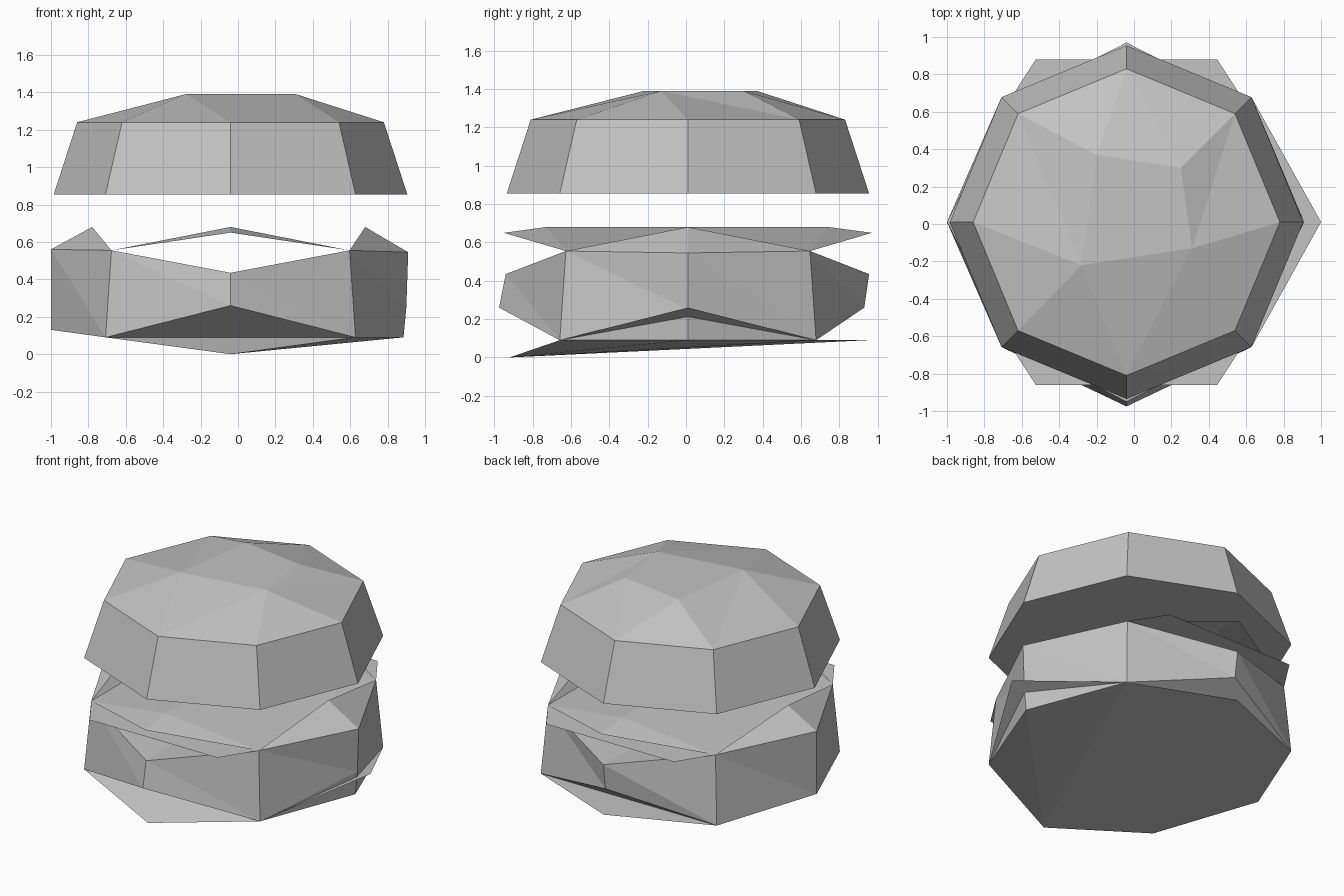
import bpy
import bmesh
from math import cos, sin, pi
from mathutils import Vector

if "Cube" in bpy.data.objects:
    bpy.data.objects.remove(bpy.data.objects["Cube"], do_unlink=True)

CENTRE = Vector((-0.04, 0.01, 0))
grey = bpy.data.materials.new("plain_grey")
grey.use_nodes = True
GREY_VALUE = (0.55, 0.55, 0.55, 1)
grey.diffuse_color = GREY_VALUE
grey.node_tree.nodes["Principled BSDF"].inputs["Base Color"].default_value = GREY_VALUE


def ring(radius, height, cardinals=None):
    """Octagon; cardinals optionally gives (reach, height) for left, back, right, front."""
    points = []
    for i in range(8):
        reach, z = radius, height
        if cardinals and i % 2 == 0:
            reach, z = cardinals[i // 2]
        a = i * pi / 4
        points.append(CENTRE + Vector((reach * cos(a), reach * sin(a), z)))
    return points


def build(name, faces, solid=True):
    """Make an object from faces given as lists of points; solid parts get outward normals."""
    bm = bmesh.new()
    for face in faces:
        bm.faces.new([bm.verts.new(p) for p in face])
    if solid:
        bmesh.ops.remove_doubles(bm, verts=bm.verts, dist=0.001)
        bmesh.ops.recalc_face_normals(bm, faces=bm.faces)
    mesh = bpy.data.meshes.new(name)
    bm.to_mesh(mesh)
    bm.free()
    mesh.materials.append(grey)
    obj = bpy.data.objects.new(name, mesh)
    bpy.context.collection.objects.link(obj)
    return obj


def pick(points, indices):
    return [points[int(i)] for i in indices]


def walls(low, high):
    """Side faces between two octagons, split along one diagonal."""
    faces = []
    for i in range(8):
        j = (i + 1) % 8
        faces += [(low[i], low[j], high[i]), (low[j], high[j], high[i])]
    return faces


# Top bun: flared octagonal band with an irregular four-cornered crown
rim, shoulder = ring(0.945, 0.855), ring(0.82, 1.24)
crown = [Vector((x, y, 1.39)) for x, y in
         ((0.25, 0.30), (-0.20, 0.37), (-0.28, -0.22), (0.31, -0.13))]
bun = [rim, crown]
bun += [(rim[i], rim[i - 7], shoulder[i - 7], shoulder[i]) for i in range(8)]
for corner, run in zip(crown, ("12", "23", "3456", "6701")):
    bun += [(corner, *pick(shoulder, pair)) for pair in zip(run, run[1:])]
for i, s in enumerate("2361"):
    bun.append((crown[i], crown[(i + 1) % 4], shoulder[int(s)]))
build("top_bun", bun)

# Patty: octagon whose front and back corners are pinched
high = ring(0.90, 0.555, ((0.95, 0.545), (0.945, 0.435), (0.96, 0.56), (0.95, 0.435)))
low = ring(0.945, 0.09, ((0.94, 0.25), (0.92, 0.26), (0.96, 0.13), (0.985, 0.26)))
patty = walls(low, high)
patty += [pick(high, s) for s in ("2671", "2356", "107", "345")]
patty += [pick(low, s) for s in ("123", "567", "1357", "701", "345")]
build("patty", patty)

# Bottom bun: drooping front corner, and a raised corner under the leaf
base = ring(0.945, 0.09, ((0.925, 0.09), (0.94, 0.09), (0.96, 0.13), (0.93, 0)))
raised = low[0]
bottom = [pick(base, "6" + pair) for pair in ("07", "10", "21", "32", "43", "54")]
bottom += [pick(base, s) for s in ("123", "345", "567", "1357")]
bottom += [(base[7], base[0], raised), (base[0], base[1], raised),
           (base[1], base[7], raised)]
build("bottom_bun", bottom)

# Leaf: thin flap sticking out at the left
build("leaf", [(base[7], Vector((1.0, 0.01, 0.26)), base[1])], solid=False)

# Cheese: thin flat sheet with square corners to the front and back
half = Vector((0.485, 0.87, 0))
corners = [CENTRE + Vector((sx * half.x, sy * half.y, 0.555))
           for sx, sy in ((1, 1), (-1, 1), (-1, -1), (1, -1))]
build("cheese", [(high[1], corners[0], corners[1], high[3],
                  high[5], corners[2], corners[3], high[7])], solid=False)

# Tomato: thin tent with a ridge from front to back and a folded peak on each side
tips = ring(0.90, 0.555, ((0.95, 0.545), (0.96, 0.65), (0.96, 0.56), (0.96, 0.65)))
ridge = ring(0.74, 0.68, ((0.72, 0.68), (0.735, 0.68), (0.74, 0.68), (0.74, 0.68)))
tomato = [(tips[1], ridge[2], ridge[6], tips[7]),
          (tips[3], tips[5], ridge[6], ridge[2])]
for i in range(0, 8, 2):
    before, after = tips[i - 1], tips[i + 1]
    tomato += [(before, tips[i], ridge[i]), (tips[i], after, ridge[i])]
    if i % 4 == 0:
        tomato.append((after, before, ridge[i]))
build("tomato", tomato, solid=False)
